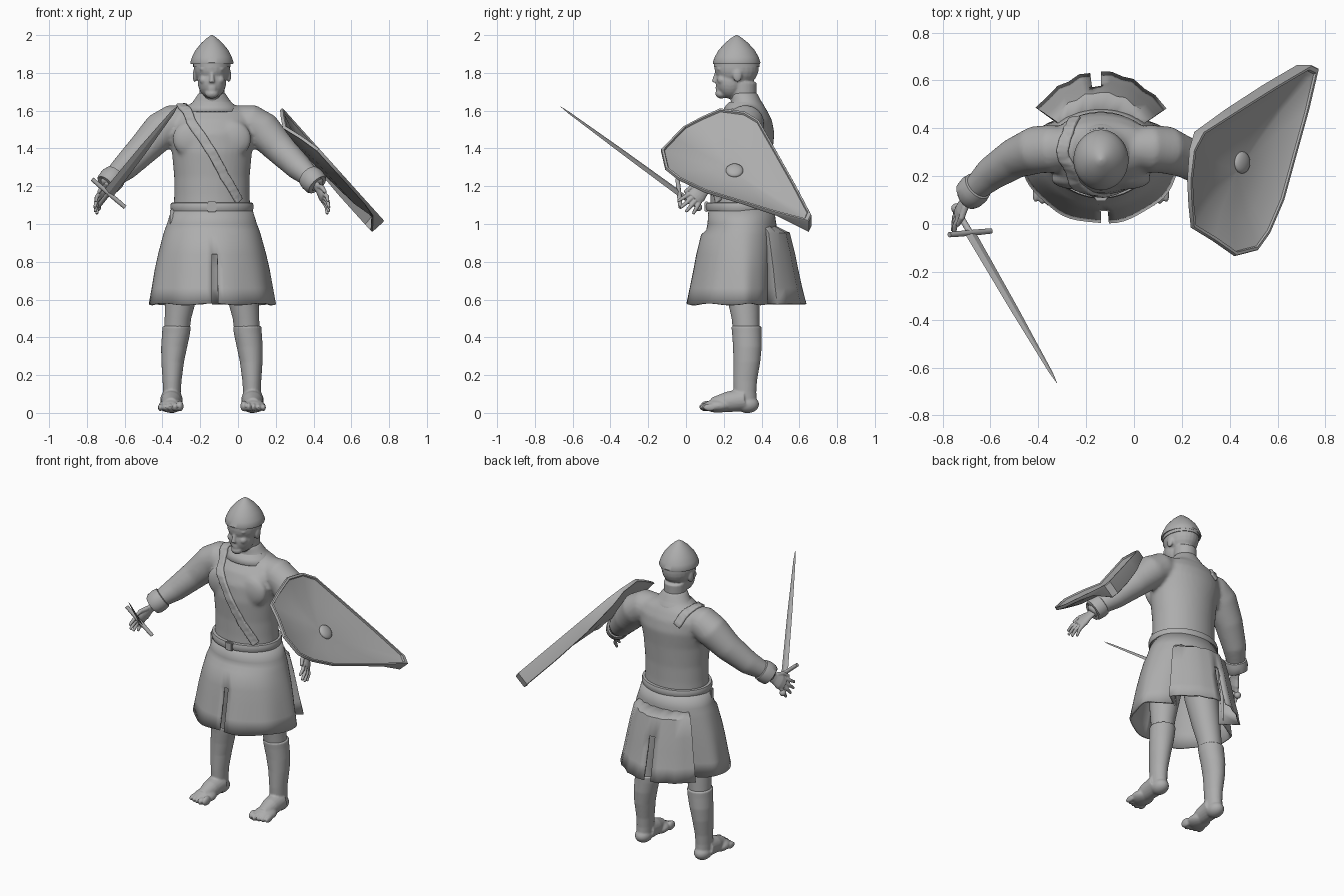
import bpy, bmesh, math
from mathutils import Vector as V, Matrix
from mathutils.bvhtree import BVHTree

cube = bpy.data.objects.get("Cube")
if cube:
    bpy.data.objects.remove(cube)

CX = -0.138  # symmetry plane of the figure
GREY = (0.42, 0.42, 0.42, 1)
mat = bpy.data.materials.new("plain grey")
mat.use_nodes = True
mat.diffuse_color = GREY
mat.node_tree.nodes["Principled BSDF"].inputs["Base Color"].default_value = GREY


def finish(name, bm, angle=40, voxel=0, smooth=3, solid=0):
    bmesh.ops.recalc_face_normals(bm, faces=bm.faces)
    me = bpy.data.meshes.new(name)
    bm.to_mesh(me)
    bm.free()
    me.materials.append(mat)
    ob = bpy.data.objects.new(name, me)
    bpy.context.collection.objects.link(ob)
    bpy.ops.object.select_all(action='DESELECT')
    ob.select_set(True)
    bpy.context.view_layer.objects.active = ob
    bpy.ops.object.shade_smooth_by_angle(angle=math.radians(angle))
    if solid:
        m = ob.modifiers.new("thickness", 'SOLIDIFY')
        m.thickness, m.offset = solid, 0
    if voxel:  # fuse overlapping volumes into one skin
        m = ob.modifiers.new("fuse", 'REMESH')
        m.mode, m.voxel_size, m.use_smooth_shade = 'VOXEL', voxel, True
        m = ob.modifiers.new("soften", 'SMOOTH')
        m.factor, m.iterations = 0.5, smooth


def skin(bm, rings, caps=True, wrap=True):
    rows = [[bm.verts.new(p) for p in r] for r in rings]
    n = len(rows[0])
    for a, b in zip(rows, rows[1:]):
        for i in range(n if wrap else n - 1):
            bm.faces.new((a[i], a[(i + 1) % n], b[(i + 1) % n], b[i]))
    if caps:
        bm.faces.new(rows[0])
        bm.faces.new(rows[-1])


def loft(bm, rows, n=40, caps=True):
    """Stack of level ellipses: (cx, cy, z, rx, ry)."""
    ang = [2 * math.pi * i / n for i in range(n)]
    skin(bm, [[(cx + rx * math.cos(a), cy + ry * math.sin(a), z) for a in ang]
              for cx, cy, z, rx, ry in rows], caps)


def tube(bm, pts, n=16, flat=1.0, wide=(0, 0, 1)):
    """Round tube through (x, y, z, radius), flattened across the wide axis."""
    c = [V(p[:3]) for p in pts]
    rings = []
    for i, p in enumerate(pts):
        t = (c[min(i + 1, len(c) - 1)] - c[max(i - 1, 0)]).normalized()
        v = t.cross(V(wide)).normalized()
        u = v.cross(t)
        rings.append([c[i] + p[3] * (u * math.cos(a) + v * flat * math.sin(a))
                      for a in (2 * math.pi * k / n for k in range(n))])
    skin(bm, rings)


def ball(bm, c, r, rot=Matrix()):
    bmesh.ops.create_uvsphere(bm, u_segments=24, v_segments=14, radius=1,
                              matrix=Matrix.Translation(c) @ rot @ Matrix.Diagonal((*r, 1)))


def box(bm, c, size):
    bmesh.ops.create_cube(bm, size=1, matrix=Matrix.Translation(c) @ Matrix.Diagonal((*size, 1)))


# Torso, neck and sleeves
torso = [(1.04, .29, .205, .165), (1.15, .29, .2, .16), (1.25, .29, .2, .16), (1.38, .29, .212, .168),
         (1.48, .3, .232, .168), (1.55, .31, .235, .145), (1.60, .32, .195, .11), (1.635, .322, .11, .085),
         (1.70, .305, .066, .068)]
bm = bmesh.new()
loft(bm, [(CX, cy, z, rx, ry) for z, cy, rx, ry in torso])
for s in (-1, 1):
    ball(bm, (CX + s * .1, .19, 1.45), (.11, .046, .1))
    arm = [(.12, .32, 1.55, .08), (.2, .315, 1.535, .1), (.27, .31, 1.495, .1), (.36, .275, 1.4, .085),
           (.46, .21, 1.3, .071), (.54, .135, 1.23, .05), (.56, .11, 1.2, .04)]
    tube(bm, [(CX + s * x, y, z, r) for x, y, z, r in arm], 24)
tree = BVHTree.FromBMesh(bm)
finish("tunic_body", bm, voxel=.012, smooth=5)


def strap(name, path, width, lift=.012):
    """Ribbon that follows the torso surface."""
    pts = []
    for a, b in zip(path, path[1:]):
        pts += [V(a).lerp(V(b), k / 4) for k in range(4)]
    hits = [tree.find_nearest(p)[:2] for p in pts + [V(path[-1])]]
    bm = bmesh.new()
    rings = []
    for i, (p, nrm) in enumerate(hits):
        t = hits[min(i + 1, len(hits) - 1)][0] - hits[max(i - 1, 0)][0]
        side = t.cross(nrm).normalized() * width / 2
        rings.append([p - side - nrm * .01, p + side - nrm * .01, p + side + nrm * lift, p - side + nrm * lift])
    skin(bm, rings)
    finish(name, bm, voxel=.006, smooth=3)


strap("baldric", [(0.03, .15, 1.12), (-.06, .1, 1.25), (-.14, .1, 1.38), (-.22, .12, 1.5), (-.28, .2, 1.62),
                  (-.3, .3, 1.68), (-.28, .42, 1.62), (-.25, .47, 1.54)], .05)

# Low folded neck edge
bm = bmesh.new()
loft(bm, [(CX, .31, 1.595, .15, .115), (CX, .312, 1.625, .12, .098), (CX, .315, 1.643, .1, .085),
          (CX, .315, 1.635, .08, .072)], caps=False)
finish("collar", bm, solid=.008)

# Head with facial relief
bm = bmesh.new()
loft(bm, [(CX, .312, 1.58, .075, .075), (CX, .305, 1.66, .066, .068), (CX, .305, 1.75, .068, .07)])
ball(bm, (CX, .268, 1.83), (.096, .118, .11))
ball(bm, (CX, .235, 1.755), (.076, .078, .092))
ball(bm, (CX, .187, 1.69), (.036, .032, .026))
tube(bm, [(CX, .168, 1.82, .009), (CX, .155, 1.775, .012), (CX, .151, 1.75, .015)], 12)
for z in (1.725, 1.713):
    ball(bm, (CX, .168, z), (.023, .012, .007))
for s in (-1, 1):
    ball(bm, (CX + s * .034, .18, 1.82), (.032, .018, .01))
    ball(bm, (CX + s * .032, .18, 1.795), (.016, .013, .009))
    ball(bm, (CX + s * .04, .19, 1.762), (.027, .024, .024))
    ball(bm, (CX + s * .09, .272, 1.787), (.012, .024, .036))
finish("head", bm, voxel=.006, smooth=3)

# Pointed helmet and the band under it
bm = bmesh.new()
helm = [(.095, 1.855), (.112, 1.846), (.115, 1.855), (.105, 1.885), (.087, 1.92), (.056, 1.958), (.026, 1.985), (.004, 2)]
loft(bm, [(CX, .268, z, r, r * 1.1) for r, z in helm], 48)
finish("helmet", bm)
bm = bmesh.new()
loft(bm, [(CX, .268, 1.832, .099, .121), (CX, .268, 1.86, .099, .121)])
finish("brow_band", bm)

# Skirt: flared front and sides, open behind, with a front slit
skirt = [(1.08, .207, .125, .46), (1.0, .232, .12, .472), (.965, .245, .112, .475), (.94, .253, .085, .475),
         (.84, .28, .06, .47), (.76, .298, .045, .465), (.66, .315, .025, .46), (.575, .33, .008, .455)]
N = 64
rings = []
for z, rx, yf, yb in skirt:
    ring = []
    for i in range(N):
        a = i * 2 * math.pi / N
        sn = math.sin(a)
        ry = (yb - .3) if sn > 0 else (.3 - yf)
        wave = 1 + max(1 - z, 0) * .028 * math.sin(9 * a + 1)
        hem = .005 * math.sin(7 * a) if z < .6 else 0
        ring.append((CX + rx * wave * math.cos(a), .3 + ry * wave * sn, z + hem))
    rings.append(ring)
bm = bmesh.new()
skin(bm, rings, caps=False)
gone = []
for f in bm.faces:
    c = f.calc_center_median()
    slit = c.y < .3 and c.z < .84 and 0 < c.x - CX < .025
    behind = c.y > .4 and c.z < .94 and abs(c.x - CX) < .17
    if slit or behind:
        gone.append(f)
bmesh.ops.delete(bm, geom=gone, context='FACES')
finish("skirt", bm, solid=.012)

# Fan-shaped back flap: (z, half width, corner y, centre y)
rings = []
for z, h, ye, yc in ((.985, .17, .42, .47), (.95, .2, .44, .545), (.84, .222, .455, .572),
                     (.76, .235, .465, .588), (.66, .252, .475, .61), (.575, .268, .485, .632)):
    arc = [(CX + h * u, ye + (yc - ye) * (1 - u * u) + .006 * math.sin(u * 16), z)
           for u in (k / 6 for k in range(-6, 7))]
    rings.append([(CX - .165, .415, z), *arc, (CX + .165, .415, z)])
bm = bmesh.new()
skin(bm, rings, caps=False, wrap=False)
gone = [f for f in bm.faces if f.calc_center_median().z < .84 and -.04 < f.calc_center_median().x - CX < 0]
bmesh.ops.delete(bm, geom=gone, context='FACES')
finish("skirt_back_flap", bm, solid=.012)

# Belt, buckle and hanging end
bm = bmesh.new()
loft(bm, [(CX, .288, z, .2 + d, .162 + d) for z, d in
          ((1.068, 0), (1.07, .016), (1.082, .02), (1.1, .02), (1.112, .016), (1.114, 0))], 56)
finish("belt", bm)
bm = bmesh.new()
box(bm, (CX, .108, 1.092), (.05, .022, .055))
box(bm, (CX - .212, .24, 1.03), (.02, .03, .1))
bmesh.ops.bevel(bm, geom=bm.edges[:], offset=.005, segments=2, affect='EDGES')
finish("buckle_and_belt_end", bm)

for s, side in ((-1, "right"), (1, "left")):
    def P(x, y, z):
        return (CX + s * x, y, z)

    # Thigh
    bm = bmesh.new()
    loft(bm, [(CX + s * x, y, z, rx, ry) for x, y, z, rx, ry in
              ((.187, .32, .42, .066, .07), (.18, .315, .5, .07, .073), (.165, .305, .6, .082, .085),
               (.135, .295, .78, .1, .1), (.11, .29, 1.0, .1, .11))])
    finish(side + "_thigh", bm)

    # Sock, foot and toes
    bm = bmesh.new()
    loft(bm, [(CX + s * x, y, z, rx, ry) for x, y, z, rx, ry in
              ((.213, .315, .04, .045, .06), (.212, .312, .11, .047, .06), (.211, .313, .17, .05, .063),
               (.208, .322, .27, .06, .071), (.2, .325, .35, .069, .076), (.19, .322, .42, .074, .078),
               (.187, .32, .46, .075, .08))])
    ball(bm, P(.213, .325, .045), (.05, .062, .046))
    tube(bm, [(*P(.214, .31, .07), .06), (*P(.216, .22, .058), .054), (*P(.217, .14, .042), .038)], 20)
    ball(bm, P(.217, .17, .037), (.066, .075, .036))
    for i in range(5):
        r = (.022, .018, .017, .016, .015)[i]
        ball(bm, P(.169 + i * .026, .105 + abs(i - 1) * .007, .014 + r), (r * .85, .036, r * 1.3))
    finish(side + "_sock_and_foot", bm, voxel=.006, smooth=2)

    # Rolled cuff
    bm = bmesh.new()
    tube(bm, [(*P(x, y, z), r) for x, y, z, r in
              ((.51, .163, 1.257, .045), (.515, .158, 1.252, .064), (.53, .143, 1.237, .069),
               (.55, .122, 1.215, .066), (.557, .115, 1.207, .058), (.553, .12, 1.212, .04))], 28)
    finish(side + "_cuff", bm)

    # Hand
    W, D, S = V(P(.555, .11, 1.2)), V((s * .4, -.648, -.648)).normalized(), V((0, .707, -.707))
    bm = bmesh.new()
    tube(bm, [(*(W + D * d), r) for d, r in ((-.02, .034), (.03, .034), (.07, .045), (.105, .04))], 16, .5, S)
    curl = D.cross(S) * s
    for i in range(4):
        k = i - 1.5
        base = W + D * .09 + S * k * .021
        ln = (.085, .1, .095, .075)[i]
        tip = base + D * ln + S * k * .014 + curl * -.012
        mid = base.lerp(tip, .5) + curl * .008
        tube(bm, [(*base, .0125), (*mid, .0115), (*tip, .008)], 10)
    a = W + D * .03 - S * .025
    tube(bm, [(*a, .015), (*(a + D * .04 - S * .03), .013), (*(a + D * .085 - S * .035), .009)], 10)
    finish(side + "_hand", bm, voxel=.004, smooth=2)

# Sword: blade, guard, grip, pommel
guard, tip = V((-.685, -.037, 1.163)), V((-.322, -.665, 1.622))
along = (tip - guard).normalized()
across = V((.17, .015, -.145)).normalized()
bm = bmesh.new()
tube(bm, [(*guard, .03), (*guard.lerp(tip, .5), .023), (*guard.lerp(tip, .93), .01), (*tip, .001)], 4, .22, across)
finish("sword_blade", bm, angle=15)
bm = bmesh.new()
tube(bm, [(*(guard + across * d), r) for d, r in ((-.115, .011), (-.06, .012), (.06, .012), (.115, .011))], 12)
tube(bm, [(*guard, .013), (*(guard - along * .13), .012)], 12)
ball(bm, guard - along * .14, (.02, .02, .02))
finish("sword_hilt", bm)

# Shield: thin dished board, deep rim on the far edge: (x, y, corner drop, rim depth)
outline = [(.235, .18, 0, .2), (.25, .31, 0, .3), (.29, .385, 0, .6), (.44, .48, 0, .9), (.6, .58, 0, 1),
           (.745, .665, 0, 1), (.775, .65, 0, 1), (.735, .48, 0, .3), (.685, .3, 0, .2), (.63, .1, 0, .2),
           (.57, -.04, 0, .2), (.52, -.11, 0, .2), (.43, -.133, 0, .2), (.34, -.07, .035, .2),
           (.25, -.015, .08, .2), (.24, .08, .04, .2)]
normal = V((.743, 0, .669))


def on_shield(x, y, scale, depth, drop=0):
    x, y = .48 + (x - .48) * scale, .22 + (y - .22) * scale
    return V((x, y, 1.615 - (x - .235) * 1.11 - drop * scale ** 2)) - normal * depth


# Layers: (scale, depth, share of rim depth)
layers = [(.02, .064, 0), (.3, .06, 0), (.6, .046, 0), (.9, .016, 0), (.945, .01, 0), (.955, 0, 0), (.99, 0, 0),
          (1, .006, 0), (1, 0, .085), (.975, 0, .088), (.955, .016, .02), (.9, .028, 0), (.6, .058, 0), (.02, .076, 0)]
bm = bmesh.new()
skin(bm, [[on_shield(x, y, sc, d + k * rim, drop) for x, y, drop, rim in outline] for sc, d, k in layers])
finish("shield", bm, angle=35)
bm = bmesh.new()
ball(bm, on_shield(.497, .257, 1, .061), (.046, .046, .02), normal.to_track_quat('Z', 'Y').to_matrix().to_4x4())
finish("shield_boss", bm)
